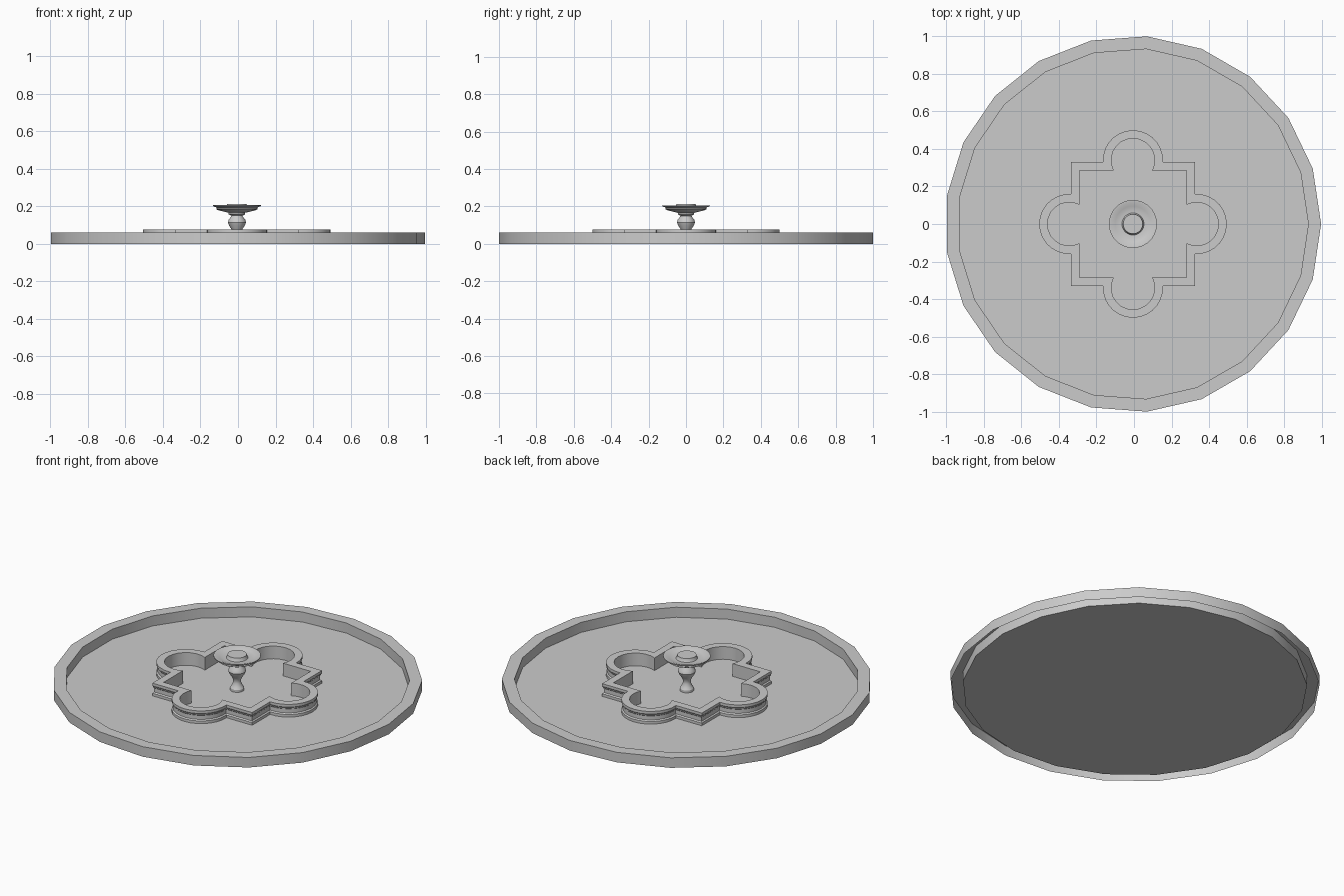
import bpy, bmesh, math

cube = bpy.data.objects.get("Cube")
if cube:
    bpy.data.objects.remove(cube, do_unlink=True)

CENTRE_X = -0.0056

stone = bpy.data.materials.new("grey stone")
stone.use_nodes = True
colour = (0.6, 0.6, 0.6, 1)
stone.diffuse_color = colour
stone.node_tree.nodes["Principled BSDF"].inputs["Base Color"].default_value = colour


def loft(name, rings, closed=False):
    """Join a list of equal rings of points with quads."""
    bm = bmesh.new()
    rows = [[bm.verts.new(p) for p in ring] for ring in rings]
    pairs = list(zip(rows, rows[1:]))
    if closed:
        pairs.append((rows[-1], rows[0]))
    for low, high in pairs:
        n = len(low)
        for i in range(n):
            j = (i + 1) % n
            bm.faces.new((low[i], low[j], high[j], high[i]))
    bmesh.ops.remove_doubles(bm, verts=bm.verts, dist=1e-5)
    mesh = bpy.data.meshes.new(name)
    bm.to_mesh(mesh)
    bm.free()
    mesh.materials.append(stone)
    mesh.shade_smooth()
    mesh.set_sharp_from_angle(angle=math.radians(30))
    obj = bpy.data.objects.new(name, mesh)
    obj.location.x = CENTRE_X
    bpy.context.collection.objects.link(obj)
    return obj


def circle(radius, z, sides):
    step = math.tau / sides
    return [(radius * math.cos(i * step), radius * math.sin(i * step), z)
            for i in range(sides)]


def lathe(name, profile, sides):
    return loft(name, [circle(r, z, sides) for r, z in profile])


def quatrefoil(inset, z, segments=14):
    """Square with a round lobe on each side, inset from its outer edge."""
    half, radius, centre = 0.33 - inset, 0.16 - inset, 0.34
    start = math.asin((half - centre) / radius)
    sweep = math.pi - 2 * start
    # The lobe on the +y side, followed by its left-hand corner
    side = []
    for i in range(segments + 1):
        a = start + sweep * i / segments
        side.append((radius * math.cos(a), centre + radius * math.sin(a)))
    side.append((-half, half))
    points = []
    for turn in range(4):
        for x, y in side:
            points.append((x, y, z))
        side = [(-y, x) for x, y in side]
    return points


# Outer kerb and floor, open under the rim
lathe("round_kerb_and_floor",
      [(1.003, 0), (1.003, 0.06), (0.935, 0.06), (0.935, 0), (0, 0)], 21)

# Moulded pool wall: plinth, recessed face and coping
wall_profile = [(0, 0), (0, 0.016), (0.007, 0.022), (0.007, 0.046),
                (0.003, 0.05), (0.003, 0.056), (0, 0.06), (0, 0.076),
                (0.044, 0.076), (0.044, 0)]
loft("pool_wall", [quatrefoil(d, z) for d, z in wall_profile], closed=True)

# Turned pedestal
lathe("pedestal",
      [(0, 0), (0.038, 0), (0.038, 0.014), (0.03, 0.026), (0.022, 0.045),
       (0.022, 0.062), (0.03, 0.08), (0.042, 0.098), (0.048, 0.114),
       (0.044, 0.13), (0.032, 0.144), (0.03, 0.15), (0.044, 0.158),
       (0.044, 0.168), (0, 0.168)], 32)

# Shallow dish with a moulded lip
lathe("dish",
      [(0, 0.166), (0.044, 0.166), (0.078, 0.174), (0.104, 0.181),
       (0.112, 0.187), (0.106, 0.191), (0.114, 0.196), (0.128, 0.202),
       (0.128, 0.206), (0.118, 0.206), (0.095, 0.197), (0.07, 0.192),
       (0, 0.192)], 40)

# Spout in the middle of the dish
lathe("spout",
      [(0.06, 0.19), (0.054, 0.2), (0.052, 0.212), (0, 0.212)], 32)
